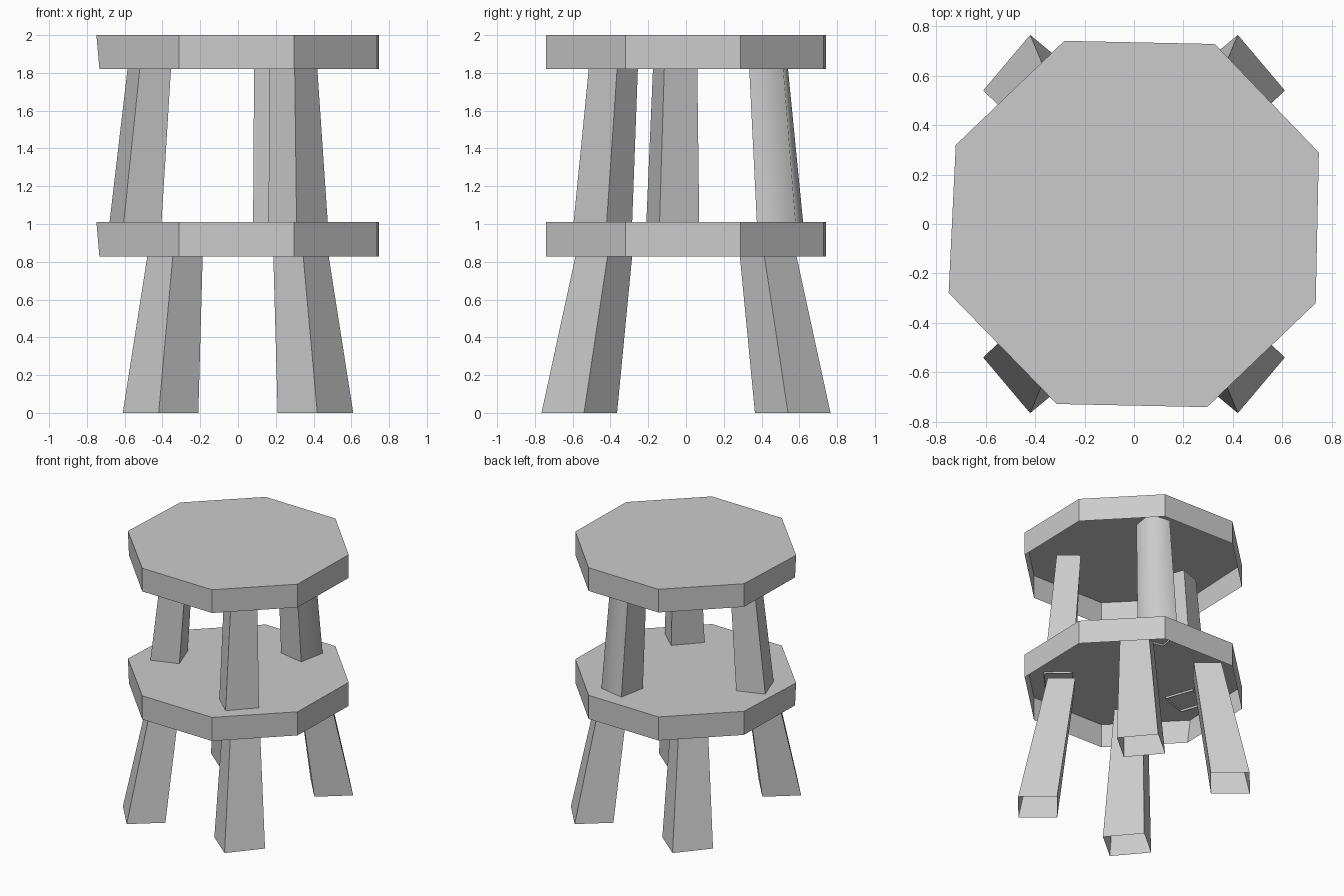
import bpy, bmesh, math
from mathutils import Vector

cube = bpy.data.objects.get("Cube")
if cube:
    bpy.data.objects.remove(cube)

grey = bpy.data.materials.new("plain_grey")
grey.use_nodes = True
grey.diffuse_color = (0.6, 0.6, 0.6, 1)
grey.node_tree.nodes["Principled BSDF"].inputs["Base Color"].default_value = (0.6, 0.6, 0.6, 1)


def prism(name, bottom, top, lid=False, smooth_sides=()):
    """Join two matching rings of points into a straight-sided shell, open below."""
    bm = bmesh.new()
    low = [bm.verts.new(p) for p in bottom]
    high = [bm.verts.new(p) for p in top]
    n = len(low)
    for i in range(n):
        j = (i + 1) % n
        face = bm.faces.new((low[i], low[j], high[j], high[i]))
        face.smooth = i in smooth_sides
    if lid:
        bm.faces.new(high)
    mesh = bpy.data.meshes.new(name)
    bm.to_mesh(mesh)
    bm.free()
    mesh.materials.append(grey)
    obj = bpy.data.objects.new(name, mesh)
    bpy.context.collection.objects.link(obj)


def plate(name, z0, z1):
    """Hollow octagonal tray, open below, with one top corner pulled outward."""
    ring = [Vector((0.007 + 0.795 * math.cos(a), 0.795 * math.sin(a), 0))
            for a in (math.radians(21.3 + 45 * k) for k in range(8))]
    up, down = Vector((0, 0, z1)), Vector((0, 0, z0))
    top = [p + up for p in ring]
    top[4] += Vector((-0.016, 0.01, 0))
    prism(name, [p + down for p in ring], top, lid=True)


def leg(name, z_a, ring_a, z_b, ring_b, z0, z1, sx=1, sy=1, smooth_sides=()):
    """Splayed four-sided tube through two three-corner sections, run from z0 to z1."""
    def section(z, pts):
        p = [Vector((x * sx, y * sy, z)) for x, y in pts]
        p.append(p[0] + p[2] - p[1])
        return p[::-1] if sx * sy < 0 else p
    a, b = section(z_a, ring_a), section(z_b, ring_b)

    def at(z):
        return [p.lerp(q, (z - z_a) / (z_b - z_a)) for p, q in zip(a, b)]
    prism(name, at(z0), at(z1), smooth_sides=smooth_sides)


# Two octagonal trays
plate("lower_seat", 0.827, 1.01)
plate("upper_seat", 1.82, 2.0)

# Four mirrored lower legs
foot = [(-0.42, -0.765), (-0.21, -0.59), (-0.40, -0.365)]
knee = [(-0.345, -0.585), (-0.187, -0.455), (-0.322, -0.285)]
for side, sx in (("right", 1), ("left", -1)):
    for end, sy in (("front", 1), ("back", -1)):
        leg(f"lower_leg_{end}_{side}", 0, foot, 0.83, knee, 0, 0.955, sx, sy)

# Three upper legs, their open ends just piercing the lower seat's top
leg("upper_leg_front", 1.01, [(0.31, -0.595), (0.475, -0.42), (0.327, -0.285)],
    1.82, [(0.30, -0.515), (0.42, -0.365), (0.285, -0.255)], 0.995, 1.955)
leg("upper_leg_right", 1.01, [(-0.605, -0.21), (-0.405, -0.14), (-0.48, 0.07)],
    1.82, [(-0.52, -0.175), (-0.355, -0.115), (-0.42, 0.06)], 0.995, 1.955)
leg("upper_leg_back", 1.01, [(0.28, 0.375), (0.32, 0.58), (0.12, 0.62)],
    1.82, [(0.257, 0.335), (0.287, 0.515), (0.115, 0.54)], 0.995, 1.955,
    smooth_sides=(0, 1))
